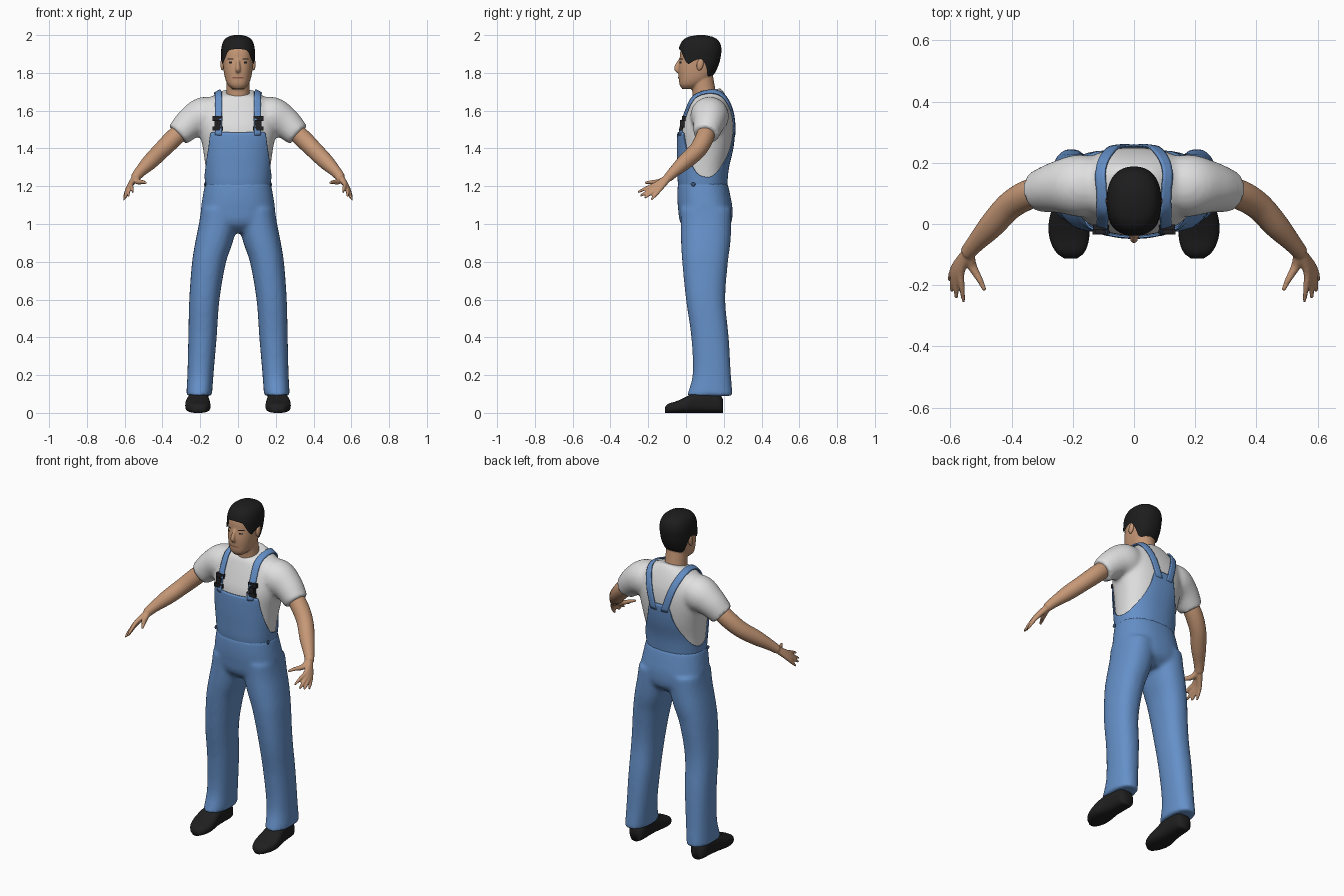
import bpy, bmesh, math
from mathutils import Vector

if "Cube" in bpy.data.objects:
    bpy.data.objects.remove(bpy.data.objects["Cube"])

COLOURS = {
    "denim_blue": (0.13, 0.28, 0.58), "shirt_white": (0.74, 0.74, 0.74),
    "skin": (0.56, 0.31, 0.18), "hair_black": (0.012, 0.012, 0.013),
    "shoe_black": (0.014, 0.014, 0.015), "buckle_black": (0.015, 0.015, 0.018),
    "lip": (0.28, 0.11, 0.07), "button_blue": (0.05, 0.10, 0.22),
}
MATS = {}
for key, col in COLOURS.items():
    MATS[key] = bpy.data.materials.new(key)
    MATS[key].diffuse_color = (*col, 1)


def sample(table, k):
    """Smooth interpolation of table rows, keyed on the first column."""
    n = len(table)
    k = min(max(k, table[0][0]), table[-1][0])
    i = max(j for j in range(n - 1) if table[j][0] <= k)
    a, b = table[i], table[i + 1]
    h = b[0] - a[0]
    t = (k - a[0]) / h

    def slope(j, c):
        lo, hi = table[max(j - 1, 0)], table[min(j + 1, n - 1)]
        return (hi[c] - lo[c]) / (hi[0] - lo[0])
    return [(2*t**3 - 3*t*t + 1) * a[c] + (t**3 - 2*t*t + t) * h * slope(i, c)
            + (3*t*t - 2*t**3) * b[c] + (t**3 - t*t) * h * slope(i + 1, c)
            for c in range(1, len(a))]


def span(a, b, n):
    return [a + (b - a) * i / (n - 1) for i in range(n)]


def se(v, n):
    return math.copysign(abs(v) ** (2 / n), v)


def body_point(table, th, z, off=0.0, side=1, n=2.3):
    """Point on a body section; th = 0 is the front, +90 degrees is +x."""
    cx, hx, yf, yb, tilt = sample(table, z)
    u = -se(math.cos(th), n)
    return (side * (cx + (hx + off) * se(math.sin(th), n)),
            (yf + yb) / 2 + ((yb - yf) / 2 + off) * u, z + tilt * u)


def add_grid(bm, rows, closed=True, caps=(True, True)):
    vs = [[bm.verts.new(p) for p in r] for r in rows]
    m = len(rows[0])
    for r, q in zip(vs, vs[1:]):
        for j in range(m if closed else m - 1):
            bm.faces.new((r[j], r[(j + 1) % m], q[(j + 1) % m], q[j]))
    if closed:
        for cap, ring in zip(caps, (vs[0], vs[-1])):
            if cap:
                bm.faces.new(ring)


def loft(bm, table, steps=30, seg=40, side=1):
    add_grid(bm, [[body_point(table, 2 * math.pi * j / seg, z, 0, side) for j in range(seg)]
                  for z in span(table[0][0], table[-1][0], steps)])


def tube(bm, pts, side=1, steps=14, seg=16):
    """Round tube through (x, y, z, radius) points."""
    table = [(i, *p) for i, p in enumerate(pts)]
    ks = span(0, len(pts) - 1, steps)
    s = [sample(table, k) for k in ks]
    rows = []
    for i, (x, y, z, r) in enumerate(s):
        d = Vector(s[min(i + 1, steps - 1)][:3]) - Vector(s[max(i - 1, 0)][:3])
        q = d.to_track_quat('Z', 'Y')
        ring = [Vector((x, y, z)) + q @ Vector((r * math.cos(a), r * math.sin(a), 0))
                for a in [2 * math.pi * j / seg for j in range(seg)]]
        rows.append([(side * v.x, v.y, v.z) for v in ring])
    add_grid(bm, rows)


def finish(bm, name, mat, voxel=0, smooth=0, flat=False):
    bmesh.ops.recalc_face_normals(bm, faces=bm.faces)
    me = bpy.data.meshes.new(name)
    bm.to_mesh(me)
    bm.free()
    me.polygons.foreach_set("use_smooth", [not flat] * len(me.polygons))
    me.materials.append(MATS[mat])
    ob = bpy.data.objects.new(name, me)
    bpy.context.collection.objects.link(ob)
    if voxel:
        m = ob.modifiers.new("fuse", 'REMESH')
        m.mode, m.voxel_size, m.use_smooth_shade = 'VOXEL', voxel, True
    if smooth:
        m = ob.modifiers.new("soften", 'SMOOTH')
        m.factor, m.iterations = 0.5, smooth
    return ob


def patch(name, mat, table, a0, a1, lo, hi, off, cols, rows, full=False):
    """Sheet lying over a body section between the heights lo(th) and hi(th)."""
    bm = bmesh.new()
    ths = [math.radians(a) for a in span(a0, a1, cols)]
    if full:
        ths = ths[:-1]
    add_grid(bm, [[body_point(table, t, lo(t) + (hi(t) - lo(t)) * f, off) for t in ths]
                  for f in span(0, 1, rows)], full, (False, mat == "hair_black"))
    return finish(bm, name, mat)


def wrap(ob, target, off, thick):
    m = ob.modifiers.new("lie_on", 'SHRINKWRAP')
    m.target, m.wrap_method, m.wrap_mode, m.offset = target, 'NEAREST_SURFACEPOINT', 'ABOVE_SURFACE', off
    m = ob.modifiers.new("cloth", 'SOLIDIFY')
    m.thickness, m.offset = thick, 0


SIDES = (1, -1)

# Section tables: z, centre x, half width, front y, back y, tilt
TORSO = [(1.10, 0, .150, .00, .200, 0), (1.20, 0, .162, -.03, .207, 0),
         (1.30, 0, .172, -.036, .217, 0), (1.40, 0, .186, -.038, .24, 0),
         (1.50, 0, .205, -.033, .25, 0), (1.58, 0, .205, -.008, .245, 0),
         (1.64, 0, .178, .015, .228, 0), (1.68, 0, .13, .028, .205, .01),
         (1.70, 0, .085, .035, .185, .02)]
HIPS = [(.955, 0, .12, .02, .19, 0), (1.0, 0, .19, -.027, .237, 0), (1.08, 0, .196, -.042, .246, 0),
        (1.15, 0, .186, -.046, .235, 0), (1.22, 0, .174, -.043, .219, 0)]
LEG = [(.09, .206, .068, .005, .247, 0), (.2, .199, .069, .035, .238, 0), (.4, .188, .075, .028, .226, 0),
       (.6, .178, .080, .0, .208, 0), (.8, .153, .090, -.02, .222, 0), (.9, .128, .099, -.026, .235, 0),
       (1.0, .106, .101, -.028, .24, 0), (1.08, .10, .095, -.03, .24, 0)]
HEAD = [(1.715, 0, .03, -.02, .05, 0), (1.735, 0, .052, -.033, .08, 0), (1.77, 0, .068, -.038, .13, 0),
        (1.82, 0, .077, -.04, .16, 0), (1.87, 0, .08, -.034, .174, 0), (1.92, 0, .079, -.028, .178, 0),
        (1.96, 0, .066, -.008, .162, 0), (1.98, 0, .042, .025, .13, 0), (1.988, 0, .012, .068, .092, 0)]

# Shirt: torso fused with sleeves
bm = bmesh.new()
loft(bm, TORSO)
for s in SIDES:
    tube(bm, [(.10, .12, 1.575, .09), (.18, .125, 1.57, .102), (.25, .12, 1.535, .085),
              (.318, .105, 1.472, .067)], s, 20, 28)
shirt = finish(bm, "shirt", "shirt_white", .012, 5)

# Trousers: hips fused with legs
bm = bmesh.new()
loft(bm, HIPS)
for s in SIDES:
    loft(bm, LEG, 40, 40, s)
finish(bm, "trousers", "denim_blue", .012, 5)

# Bib and back panel in one sheet, with a scooped upper edge
EDGE = [(0, 1.485), (39, 1.485), (42, 1.47), (51, 1.40), (70, 1.30), (85, 1.258), (105, 1.25),
        (125, 1.28), (145, 1.345), (158, 1.42), (166, 1.50), (180, 1.51)]
bib = patch("bib", "denim_blue", TORSO, -180, 180, lambda t: 1.15,
            lambda t: sample(EDGE, abs(math.degrees(t)))[0], .008, 145, 26, True)
wrap(bib, shirt, .008, .006)

# Straps, buckles and side buttons
STRAP = [(.108, -.045, 1.47), (.108, -.02, 1.58), (.105, .03, 1.665), (.11, .09, 1.71),
         (.115, .15, 1.71), (.10, .20, 1.67), (.075, .24, 1.60), (.035, .26, 1.47)]
for s in SIDES:
    bm = bmesh.new()
    tab = [(i, *p) for i, p in enumerate(STRAP)]
    pts = [sample(tab, k) for k in span(0, len(STRAP) - 1, 50)]
    add_grid(bm, [[(s * (x + w), y, z) for w in span(-.02, .02, 5)] for x, y, z in pts], False)
    wrap(finish(bm, "strap", "denim_blue"), shirt, .009, .008)

    bm = bmesh.new()
    for z, w, h, d in ((1.505, .056, .022, .016), (1.53, .034, .04, .022), (1.558, .052, .026, .018)):
        x, y, _ = body_point(TORSO, math.radians(30), z, .012)
        r = bmesh.ops.create_cube(bm, size=1)
        for v in r['verts']:
            v.co = Vector((s * .108 + v.co.x * w, y + v.co.y * d, z + v.co.z * h))
    finish(bm, "buckle", "buckle_black", flat=True)

    bm = bmesh.new()
    bmesh.ops.create_uvsphere(bm, u_segments=12, v_segments=8, radius=.011)
    c = Vector(body_point(HIPS, math.radians(72), 1.21, .006, s))
    for v in bm.verts:
        v.co = c + Vector((v.co.x * .5, v.co.y, v.co.z))
    finish(bm, "side_button", "button_blue")

# Arms with hands
FINGERS = [[(.565, -.155, 1.213, .013), (.562, -.21, 1.19, .010), (.556, -.255, 1.168, .006)],
           [(.574, -.152, 1.203, .013), (.580, -.205, 1.17, .010), (.581, -.243, 1.148, .006)],
           [(.580, -.145, 1.193, .013), (.592, -.19, 1.16, .010), (.595, -.220, 1.137, .006)],
           [(.583, -.134, 1.187, .012), (.598, -.165, 1.15, .009), (.604, -.185, 1.128, .006)],
           [(.530, -.135, 1.225, .016), (.505, -.18, 1.222, .011), (.487, -.218, 1.218, .007)]]
for s in SIDES:
    bm = bmesh.new()
    tube(bm, [(.27, .115, 1.52, .045), (.34, .098, 1.455, .049), (.405, .06, 1.39, .046),
              (.465, -.005, 1.33, .042), (.515, -.06, 1.28, .031), (.545, -.095, 1.245, .025)], s, 30, 20)
    for f in FINGERS:
        tube(bm, [(.54, -.09, 1.25, .02)] + f, s, 16, 12)
    finish(bm, "arm", "skin", .005, 4)

# Shoes: y, centre x, half width, top height
SHOE = [(-.112, .207, .022, .03), (-.095, .208, .045, .048), (-.05, .211, .064, .062), (.0, .213, .066, .085),
        (.05, .211, .058, .11), (.12, .207, .052, .12), (.18, .205, .046, .10), (.196, .205, .03, .07)]
for s in SIDES:
    bm = bmesh.new()
    rows = []
    for y in span(-.112, .196, 24):
        cx, hx, zt = sample(SHOE, y)
        rows.append([(s * (cx + hx * se(math.cos(a), 2.8)), y, zt / 2 * (1 + se(math.sin(a), 2.8)))
                     for a in [2 * math.pi * j / 28 for j in range(28)]])
    add_grid(bm, rows)
    finish(bm, "shoe", "shoe_black")

# Head, neck, nose and ears
bm = bmesh.new()
loft(bm, HEAD, 48, 48)
tube(bm, [(0, .105, 1.62, .07), (0, .095, 1.70, .062), (0, .08, 1.80, .06)], 1, 12, 28)
tube(bm, [(0, -.03, 1.872, .007), (0, -.045, 1.845, .010), (0, -.05, 1.82, .013), (0, -.035, 1.806, .011)])
finish(bm, "head", "skin", .005, 3)
for s in SIDES:
    bm = bmesh.new()
    bmesh.ops.create_uvsphere(bm, u_segments=16, v_segments=10, radius=1)
    for v in bm.verts:
        v.co = Vector((s * .083 + v.co.x * .010, .075 + v.co.y * .018 + v.co.z * .005, 1.845 + v.co.z * .032))
    finish(bm, "ear", "skin")

# Hair cap: high over the brow, low at the nape
HAIRLINE = [(0, 1.915), (30, 1.905), (48, 1.865), (66, 1.835), (78, 1.85), (95, 1.86),
            (112, 1.82), (130, 1.775), (180, 1.765)]
hair = patch("hair", "hair_black", HEAD, -180, 180,
             lambda t: sample(HAIRLINE, abs(math.degrees(t)))[0],
             lambda t: 1.988, .009, 73, 26, True)
hair.location.z = .012

# Eyes, brows and mouth as thin plates
for s in SIDES:
    patch("eye", "hair_black", HEAD, s * 19, s * 33, lambda t: 1.851, lambda t: 1.859, .003, 6, 3)
    patch("brow", "hair_black", HEAD, s * 14, s * 38, lambda t: 1.871, lambda t: 1.877, .003, 8, 3)
patch("mouth", "lip", HEAD, -20, 20, lambda t: 1.771, lambda t: 1.777, .003, 10, 3)

for m in bpy.data.materials:
    if m.users and not m.is_grease_pencil:
        m.use_nodes = True
        m.node_tree.nodes["Principled BSDF"].inputs["Base Color"].default_value = m.diffuse_color
